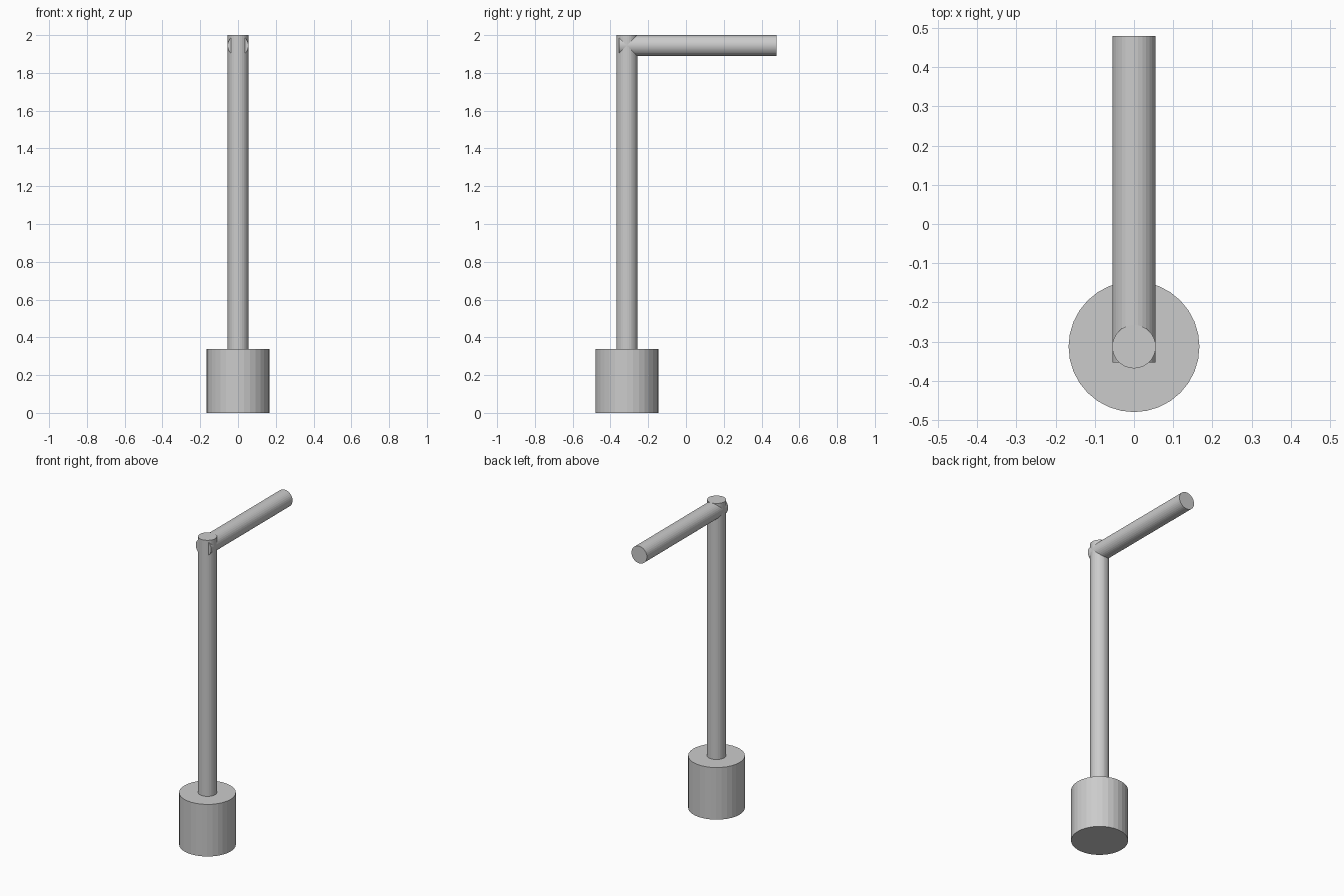
import bpy
import math

if "Cube" in bpy.data.objects:
    bpy.data.objects.remove(bpy.data.objects["Cube"])

SIDES = 32
POST_Y = -0.313
TUBE_R = 0.0555


def cylinder(name, radius, length, location, rotation=(0, 0, 0)):
    bpy.ops.mesh.primitive_cylinder_add(vertices=SIDES, radius=radius, depth=length,
                                        location=location, rotation=rotation)
    obj = bpy.context.object
    obj.name = name
    return obj


def span(a, b):
    return b - a, (a + b) / 2


# Heavy base drum standing on the ground
base_len, base_mid = span(0, 0.338)
cylinder("base", 0.167, base_len, (0, POST_Y, base_mid))

# Upright post rising from the base
post_len, post_mid = span(0.338, 2.0)
cylinder("post", TUBE_R, post_len, (0, POST_Y, post_mid))

# Horizontal arm crossing the top of the post
arm_len, arm_mid = span(-0.354, 0.48)
cylinder("arm", TUBE_R, arm_len, (0, arm_mid, 2.0 - TUBE_R), (math.pi / 2, 0, 0))
